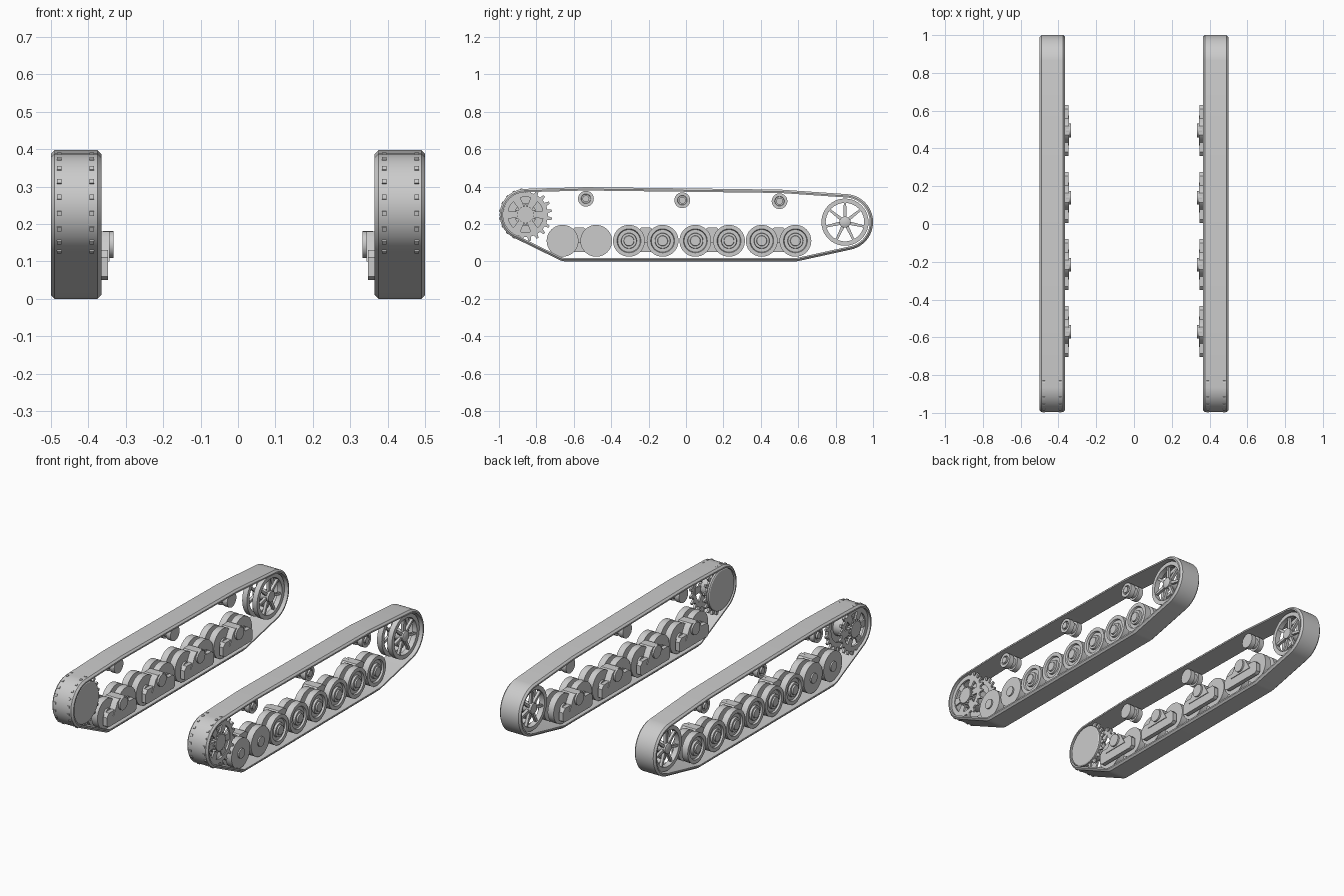
import bpy, bmesh, math
from math import sin, cos, tau

cube = bpy.data.objects.get("Cube")
if cube:
    bpy.data.objects.remove(cube)

grey = bpy.data.materials.new("plain grey")
grey.use_nodes = True
colour = (0.6, 0.6, 0.6, 1)
grey.diffuse_color = colour
grey.node_tree.nodes["Principled BSDF"].inputs["Base Color"].default_value = colour


def finish(bm, name):
    """Turn a left-side part into an object mirrored to the right side."""
    bmesh.ops.recalc_face_normals(bm, faces=bm.faces)
    mesh = bpy.data.meshes.new(name)
    bm.to_mesh(mesh)
    bm.free()
    mesh.materials.append(grey)
    ob = bpy.data.objects.new(name, mesh)
    bpy.context.collection.objects.link(ob)
    ob.modifiers.new("both_sides", 'MIRROR').use_mirror_merge = False
    bpy.ops.object.select_all(action='DESELECT')
    bpy.context.view_layer.objects.active = ob
    ob.select_set(True)
    bpy.ops.object.shade_smooth_by_angle(angle=math.radians(32))
    return ob


def bridge(bm, a, b):
    n = len(a)
    for i in range(n):
        bm.faces.new((a[i], a[(i + 1) % n], b[(i + 1) % n], b[i]))


def lathe(bm, profile, y, z, closed=False, seg=40):
    """Spin (x, radius) points about an axle; open profiles get end caps."""
    rings = [[bm.verts.new((x, y + r * cos(tau * i / seg), z + r * sin(tau * i / seg)))
              for i in range(seg)] for x, r in profile]
    for a, b in zip(rings, rings[1:]):
        bridge(bm, a, b)
    if closed:
        bridge(bm, rings[-1], rings[0])
    else:
        bm.faces.new(rings[0])
        bm.faces.new(rings[-1])


def ring(bm, x0, x1, r0, r1, y, z):
    lathe(bm, [(x0, r0), (x0, r1), (x1, r1), (x1, r0)], y, z, closed=True)


def prism(bm, outline, x0, x1):
    """Extrude a (y, z) outline across the track width."""
    a, b = [[bm.verts.new((x, y, z)) for y, z in outline] for x in (x0, x1)]
    bridge(bm, a, b)
    bm.faces.new(a)
    bm.faces.new(b)


def bars(bm, count, y, z, r0, r1, w0, w1, x0, x1, phase=0):
    """Radial bars, tapering from half width w0 to w1: spokes and teeth."""
    for k in range(count):
        t = tau * k / count + phase
        prism(bm, [(y + r * cos(t) - w * sin(t), z + r * sin(t) + w * cos(t))
                   for r, w in ((r0, -w0), (r1, -w1), (r1, w1), (r0, w0))], x0, x1)


SPROCKET = (-0.858, 0.25)
IDLER = (0.85, 0.21)
ROLLERS = [(-0.535, 0.335), (-0.02, 0.327), (0.50, 0.322)]
BOGIES = [-0.57, -0.215, 0.14, 0.495]

# Track band: taut loop around the wheels, with chamfered edges
supports = [(*SPROCKET, 0.138), (*IDLER, 0.15), (-0.64, 0.09, 0.09), (0.58, 0.11, 0.11)]
supports += [(y, z, 0.062) for y, z in ROLLERS]
section = [(0.365, 0.010), (0.375, 0), (0.49, 0), (0.50, 0.010), (0.50, 0.018), (0.365, 0.018)]
bm = bmesh.new()
loops = [[] for p in section]
STEPS = 128
for i in range(STEPS):
    c, s = cos(tau * i / STEPS), sin(tau * i / STEPS)
    y, z, r = max(supports, key=lambda p: p[0] * c + p[1] * s + p[2])
    for (x, inset), loop in zip(section, loops):
        loop.append(bm.verts.new((x, y + (r - inset) * c, z + (r - inset) * s)))
for k in range(len(loops)):
    bridge(bm, loops[k - 1], loops[k])
finish(bm, "track_band")

# Drive sprocket: toothed rings, spoked face, ribbed hub and inner drum
bm = bmesh.new()
for x in (0.385, 0.472):
    ring(bm, x, x + 0.012, 0.095, 0.12, *SPROCKET)
    bars(bm, 20, *SPROCKET, 0.115, 0.142, 0.011, 0.006, x, x + 0.012, tau / 40)
bars(bm, 6, *SPROCKET, 0.03, 0.1, 0.014, 0.022, 0.470, 0.480)
lathe(bm, [(0.38, 0.06), (0.465, 0.06)], *SPROCKET)
lathe(bm, [(0.465, 0.045), (0.49, 0.045)], *SPROCKET)
bars(bm, 16, *SPROCKET, 0.03, 0.055, 0.006, 0.004, 0.465, 0.486)
finish(bm, "drive_sprocket")

bm = bmesh.new()
lathe(bm, [(0.37, 0.112), (0.374, 0.118), (0.384, 0.118)], *SPROCKET)
finish(bm, "drive_cover")

# Idler: two spoked rims on a common hub
bm = bmesh.new()
for x in (0.385, 0.45):
    ring(bm, x, x + 0.03, 0.103, 0.126, *IDLER)
    bars(bm, 7, *IDLER, 0.02, 0.108, 0.009, 0.006, x + 0.007, x + 0.023, tau / 4)
lathe(bm, [(0.38, 0.018), (0.38, 0.03), (0.482, 0.03), (0.488, 0.018)], *IDLER)
finish(bm, "idler_wheel")

# Return rollers: twin rims with a narrow waist
bm = bmesh.new()
for y, z in ROLLERS:
    lathe(bm, [(0.39, 0.02), (0.39, 0.042), (0.42, 0.042), (0.42, 0.03), (0.445, 0.03),
               (0.445, 0.042), (0.475, 0.042), (0.475, 0.026), (0.468, 0.024),
               (0.468, 0.018), (0.48, 0.018)], y, z, seg=28)
finish(bm, "return_rollers")

# Road wheels: twin discs; the front pair has plain faces
core = [(0.37, 0.03), (0.38, 0.03), (0.38, 0.085), (0.418, 0.085), (0.418, 0.04),
        (0.442, 0.04), (0.442, 0.085), (0.48, 0.085)]
plain = [(0.48, 0.028), (0.488, 0.028)]
dished = [(0.48, 0.064), (0.47, 0.06), (0.47, 0.042), (0.482, 0.04),
          (0.482, 0.028), (0.49, 0.026)]
bm = bmesh.new()
for b in BOGIES:
    for side in (-0.09, 0.09):
        lathe(bm, core + (plain if b == BOGIES[0] else dished), b + side, 0.11)
finish(bm, "road_wheels")

# Bogies: beam, raised shoulder and pivot boss on the inner side
beam = [(-0.135, 0.06), (-0.12, 0.05), (0.12, 0.05), (0.135, 0.06),
        (0.135, 0.11), (0.115, 0.13), (-0.115, 0.13), (-0.135, 0.11)]
shoulder = [(-0.08, 0.10), (0.08, 0.10), (0.045, 0.165), (0.025, 0.18),
            (-0.025, 0.18), (-0.045, 0.165)]
bm = bmesh.new()
for b in BOGIES:
    prism(bm, [(b + y, z) for y, z in beam], 0.347, 0.372)
    prism(bm, [(b + y, z) for y, z in shoulder], 0.343, 0.43)
    lathe(bm, [(0.333, 0.036), (0.36, 0.036)], b, 0.145, seg=24)
finish(bm, "suspension_bogies")
